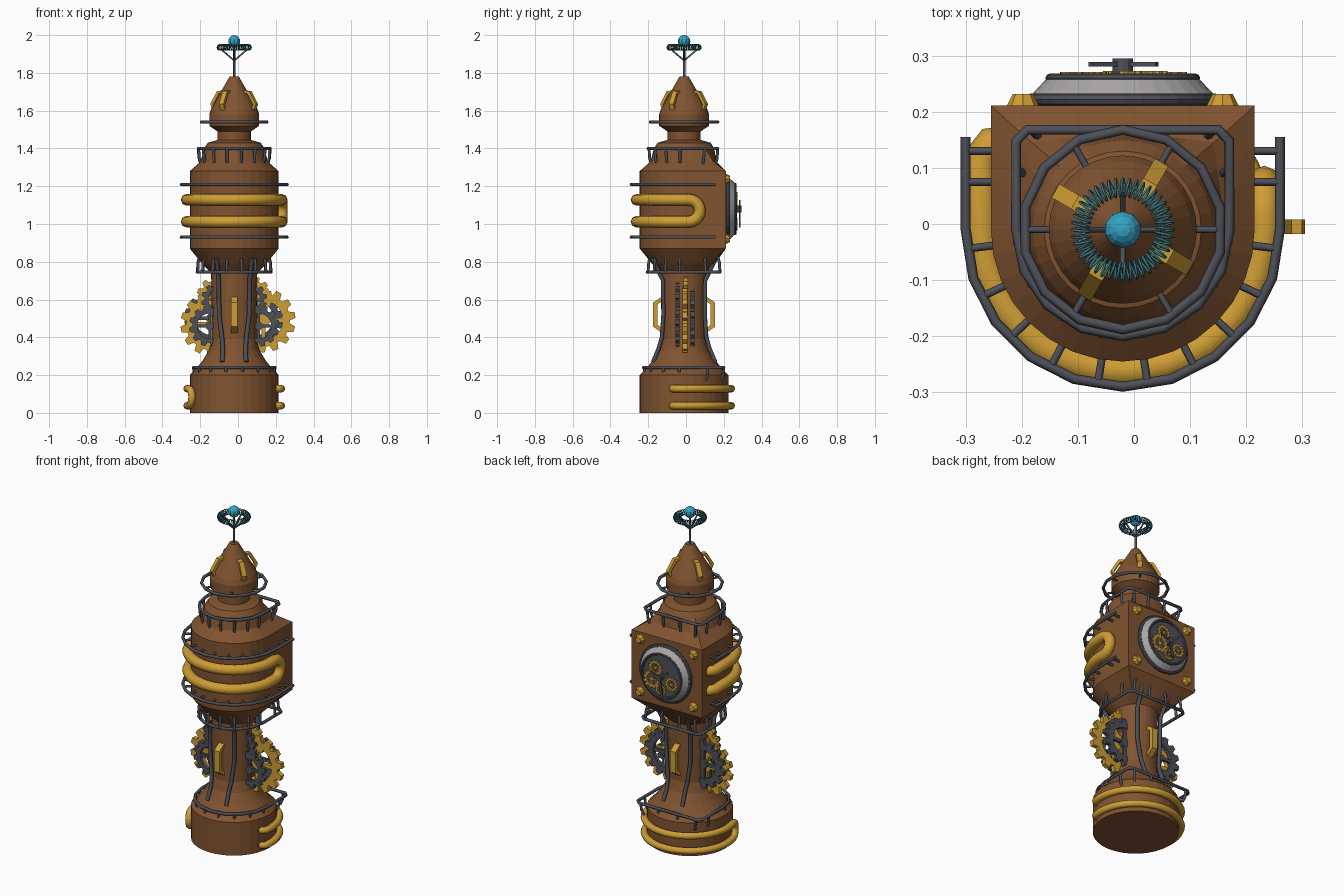
import bpy, bmesh
from math import sin, cos, pi, radians, tau
from mathutils import Matrix, Vector

if "Cube" in bpy.data.objects:
    bpy.data.objects.remove(bpy.data.objects["Cube"])

CX, CY = -0.02, -0.01   # tower axis
AXIS = Matrix.Translation((CX, CY, 0))


def material(name, *rgb):
    m = bpy.data.materials.new(name)
    m.use_nodes = True
    m.diffuse_color = (*rgb, 1)
    m.node_tree.nodes["Principled BSDF"].inputs["Base Color"].default_value = (*rgb, 1)
    return m


COPPER = material("brown copper", 0.22, 0.088, 0.03)
BRASS = material("brass", 0.62, 0.34, 0.035)
IRON = material("dark iron", 0.075, 0.08, 0.098)
SILVER = material("pale metal", 0.4, 0.38, 0.38)
BLUE = material("blue glow", 0.035, 0.36, 0.55)
TEAL = material("dark teal", 0.04, 0.2, 0.24)


def finish(name, bm, mat, matrix=Matrix(), smooth=False):
    bmesh.ops.recalc_face_normals(bm, faces=bm.faces)
    mesh = bpy.data.meshes.new(name)
    bm.to_mesh(mesh)
    bm.free()
    ob = bpy.data.objects.new(name, mesh)
    bpy.context.collection.objects.link(ob)
    mesh.materials.append(mat)
    mesh.transform(AXIS @ matrix)
    if smooth:
        mesh.shade_smooth()
    return ob


def loft(name, loops, mat, matrix=Matrix()):
    bm = bmesh.new()
    rings = [[bm.verts.new(p) for p in loop] for loop in loops]
    n = len(rings[0])
    for a, b in zip(rings, rings[1:]):
        for i in range(n):
            bm.faces.new((a[i], a[(i + 1) % n], b[(i + 1) % n], b[i]))
    bm.faces.new(rings[0])
    bm.faces.new(rings[-1])
    return finish(name, bm, mat, matrix)


def tubes(name, paths, radius, mat, closed=False, res=1, smooth=True):
    cu = bpy.data.curves.new(name, 'CURVE')
    cu.dimensions = '3D'
    cu.bevel_depth, cu.bevel_resolution, cu.use_fill_caps = radius, res, True
    for path in paths:
        sp = cu.splines.new('POLY')
        sp.points.add(len(path) - 1)
        for p, co in zip(sp.points, path):
            p.co = (*co, 1)
        sp.use_cyclic_u = closed
        sp.use_smooth = smooth
    cu.materials.append(mat)
    ob = bpy.data.objects.new(name, cu)
    ob.location = (CX, CY, 0)
    bpy.context.collection.objects.link(ob)
    bpy.ops.object.select_all(action='DESELECT')
    bpy.context.view_layer.objects.active = ob
    ob.select_set(True)
    bpy.ops.object.convert(target='MESH')
    return bpy.context.object


def polar(r, a, z):
    return (r * cos(a), r * sin(a), z)


def arc(r, a0, a1, n, z):
    return [polar(r, radians(a0 + (a1 - a0) * i / n), z) for i in range(n + 1)]


# Tower body: round below, square-backed clock head, round cap
def section(z, r, square):
    pts = []
    for i in range(32):
        a = tau * i / 32
        s = 1
        if sin(a) > 0.01:
            s = 1 + square * (1 / max(abs(cos(a)), sin(a)) - 1)
        y = r * s * sin(a)
        pts.append((r * s * cos(a), y * (1 - 0.06 * square * (y > 0)), z))
    return pts


BODY = [(0, .235, 0), (.2, .235, 0), (.235, .2, 0), (.28, .165, 0), (.33, .135, 0),
        (.39, .118, 0), (.74, .122, 0), (.79, .17, .6), (.87, .235, 1), (1.28, .235, 1),
        (1.33, .178, .7), (1.4, .16, 0), (1.43, .14, 0), (1.445, .088, 0), (1.49, .088, 0),
        (1.52, .132, 0), (1.58, .132, 0), (1.61, .122, 0), (1.78, .025, 0)]
loft("tower_body", [section(*s) for s in BODY], COPPER)


# Square-backed railings with posts
def railing(name, z, r, back, drop):
    c = 0.02
    path = arc(r, 180, 360, 8, z)
    path += [(r, back - c, z), (r - c, back, z), (c - r, back, z), (-r, back - c, z)]
    tubes(name, [path], 0.009, IRON, closed=True)
    feet = arc(r, 187, 353, 7, z) + [(s * r, back * 0.6, z) for s in (-1, 1)]
    feet += [(s * r * t, back, z) for s in (-1, 1) for t in (0.3, 0.85)]
    tubes(name + "_posts", [[p, (p[0] * .98, p[1] * .98, z + drop * .6),
                             (p[0] * .93, p[1] * .93, z + drop)] for p in feet], 0.008, IRON)


railing("base_railing", 0.24, 0.215, 0.21, -0.07)
railing("waist_railing", 0.745, 0.195, 0.19, 0.09)
railing("roof_railing", 1.4, 0.19, 0.178, -0.085)

# Open guard rails around the front of the head
for name, z in (("lower_guard_rail", 0.93), ("upper_guard_rail", 1.21)):
    rail = [(-.28, .165, z)] + arc(.28, 180, 360, 10, z) + [(.28, .165, z)]
    tubes(name, [rail], 0.009, IRON)
    spokes = [[polar(.225, a, z), polar(.278, a, z)]
              for a in (radians(187 + 166 * i / 9) for i in range(10))]
    spokes += [[(s * .225, y, z), (s * .28, y, z)] for s in (-1, 1) for y in (.085, .14)]
    tubes(name + "_brackets", spokes, 0.007, IRON)

# Ring around the cap
tubes("cap_ring", [arc(.178, 90, 90 + 360 * 13 / 14, 13, 1.54)], 0.009, IRON, closed=True)
tubes("cap_ring_spokes", [[polar(.12, pi * i / 3, 1.54), polar(.178, pi * i / 3, 1.54)]
                          for i in range(6)], 0.006, IRON)

# Looped brass pipe around the head
R, B = 0.252, 0.058
pipe = [(-.2, .155, 0), (-.235, .152, 0), (-R, .13, 0)] + arc(R, 180, 360, 20, 0)
top = [(x, y, 1.07 + B) for x, y, z in pipe]
low = [(x, y, 1.07 - B) for x, y, z in reversed(pipe)]
bend = [(R, .025 + B * sin(pi * i / 10), 1.07 + B * cos(pi * i / 10)) for i in range(11)]
tubes("head_pipe", [top + bend + low], 0.031, BRASS, res=2)

# Looped brass pipe around the back of the base
R, B, MID = 0.25, 0.045, 0.083
run = [polar(.2, radians(-16), 0), polar(.24, radians(-15), 0)] + arc(R, -11, 196, 22, 0)
top = [(x, y, MID + B) for x, y, z in run]
low = [(x, y, MID - B) for x, y, z in reversed(run)]
bend = [polar(R, radians(196) + B / R * sin(pi * i / 8), MID + B * cos(pi * i / 8))
        for i in range(1, 8)]
tubes("base_pipe", [top + bend + low], 0.02, BRASS, res=2)

# Iron pipes up the shaft
PIPE = [(.063, .165, .27), (.06, .135, .34), (.065, .118, .4), (.08, .11, .52),
        (.082, .112, .7), (.09, .15, .78), (.095, .17, .82)]
tubes("shaft_pipes", [[(sx * x, sy * d, z) for x, d, z in PIPE]
                      for sx in (-1, 1) for sy in (-1, 1)], 0.012, IRON)


# Bracket-shaped brass handles
def handle(name, h, d, t, w, matrix):
    c = d * 0.7
    prof = [(0, -h), (d, c - h), (d, h - c), (0, h), (0, h - t),
            (d - t, h - c - t * .4), (d - t, c - h + t * .4), (0, t - h)]
    loft(name, [[(x, y, z) for x, z in prof] for y in (-w / 2, w / 2)], BRASS, matrix)


for name, a in (("front", -90), ("back", 90)):
    handle(name + "_shaft_handle", .1, .052, .024, .035,
           Matrix.Rotation(radians(a), 4, 'Z') @ Matrix.Translation((.112, 0, .52)))
for i in range(4):
    handle("cap_handle_%d" % i, .06, .028, .016, .028,
           Matrix.Rotation(radians(60 + 90 * i), 4, 'Z')
           @ Matrix.Translation((.094, 0, 1.655)) @ Matrix.Rotation(-0.53, 4, 'Y'))


# Gears standing upright, facing front and back
def gear(name, x, y, z, r, teeth, thick, mat, spokes=4, tooth=0.18):
    bm = bmesh.new()
    n = teeth * 4
    root, hole = r * (1 - tooth), r * 0.6
    rows = []
    for rad, h in ((0, -1), (1, -1), (1, 1), (0, 1)):
        row = []
        for i in range(n):
            a = tau * (i + (0.3, -0.3, 0.3, -0.3)[i % 4] * (i % 4 in (1, 2))) / n
            radius = (r if i % 4 in (1, 2) else root) if rad else hole
            row.append(bm.verts.new(polar(radius, a, h * thick / 2)))
        rows.append(row)
    for a, b in zip(rows, rows[1:] + rows[:1]):
        for i in range(n):
            bm.faces.new((a[i], a[(i + 1) % n], b[(i + 1) % n], b[i]))
    for i in range(spokes):
        m = Matrix.Rotation(pi * i / spokes, 4, 'Z') @ Matrix.Diagonal((hole * 2.1, r * .13, thick * .7, 1))
        bmesh.ops.create_cube(bm, size=1, matrix=m)
    bmesh.ops.create_cone(bm, cap_ends=True, segments=12, radius1=r * .2, radius2=r * .2,
                          depth=thick * .9)
    finish(name, bm, mat, Matrix.Translation((x, y, z)) @ Matrix.Rotation(pi / 2, 4, 'X'))


for side, s, z in (("left", 1, .49), ("right", -1, .47)):
    off = .155 if s > 0 else -.115
    gear(side + "_large_gear", off, .005, z, .17, 14, .026, BRASS, 2)
    gear(side + "_upper_gear", s * .085, .008, .61, .115, 12, .024, BRASS, 2)
    gear(side + "_front_iron_gear", s * .13, -.035, .46, .11, 12, .022, IRON, 2)
    gear(side + "_front_upper_iron_gear", s * .08, -.035, .6, .095, 12, .022, IRON, 2)
    gear(side + "_back_iron_gear", s * .12, .045, .5, .145, 14, .022, IRON, 2)

# Clock on the back of the head
CLOCK = Matrix.Translation((0, .22, 1.08)) @ Matrix.Rotation(-pi / 2, 4, 'X')
DIAL = [(.165, -.01), (.165, .018), (.135, .05), (.126, .05), (.12, .042)]
loft("clock_dial", [[polar(r, tau * i / 32, h) for i in range(32)] for r, h in DIAL],
     SILVER, CLOCK)
for name, r, h, t in (("clock_outer_rim", .164, .012, .011), ("clock_inner_rim", .13, .05, .008)):
    loops = [[polar(r + t * cos(tau * j / 8), tau * i / 32, h + t * sin(tau * j / 8))
              for i in range(32)] for j in range(9)]
    loft(name, loops, IRON, CLOCK)
for i, (x, z, r) in enumerate([(.06, 1.05, .055), (.035, 1.125, .045), (-.07, 1.05, .042),
                               (.0, 1.0, .035)]):
    gear("clock_gear_%d" % i, x, .277 + .002 * (i % 2), z, r, 12, .007, BRASS, 2)
bm = bmesh.new()
bmesh.ops.create_cone(bm, cap_ends=True, segments=12, radius1=.018, radius2=.018, depth=.05,
                      matrix=Matrix.Translation((0, 0, .06)))
for angle, length in ((100, .1), (215, .07), (340, .065)):
    bmesh.ops.create_cube(bm, size=1, matrix=Matrix.Rotation(radians(angle), 4, 'Z')
                          @ Matrix.Translation((length / 2, 0, .075))
                          @ Matrix.Diagonal((length, .014, .008, 1)))
finish("clock_hands", bm, IRON, CLOCK)

# Rivets at the corners of the clock face
bm = bmesh.new()
for sx in (-1, 1):
    for sz in (-1, 1):
        bmesh.ops.create_cone(bm, cap_ends=True, segments=8, radius1=.03, radius2=.018, depth=.024,
                              matrix=CLOCK @ Matrix.Translation((sx * .178, sz * .158, .01)))
finish("corner_rivets", bm, BRASS)

# Antenna with coil and glowing ball
tubes("antenna_mast", [[(0, 0, 1.77), (0, 0, 1.94)]], 0.007, IRON)
tubes("antenna_arms", [[(0, 0, 1.865), polar(.07, pi * i / 2, 1.925)] for i in range(4)],
      0.005, IRON)
turns, steps = 44, 10
coil = []
for i in range(turns * steps):
    a, b = tau * i / (turns * steps), tau * i / steps
    coil.append(polar(.075 + .016 * cos(b), a, 1.935 + .016 * sin(b)))
tubes("antenna_coil", [coil], 0.0025, TEAL, closed=True, res=0)
bm = bmesh.new()
bmesh.ops.create_uvsphere(bm, u_segments=10, v_segments=8, radius=.033,
                          matrix=Matrix.Translation((0, 0, 1.967)))
finish("antenna_ball", bm, BLUE)
